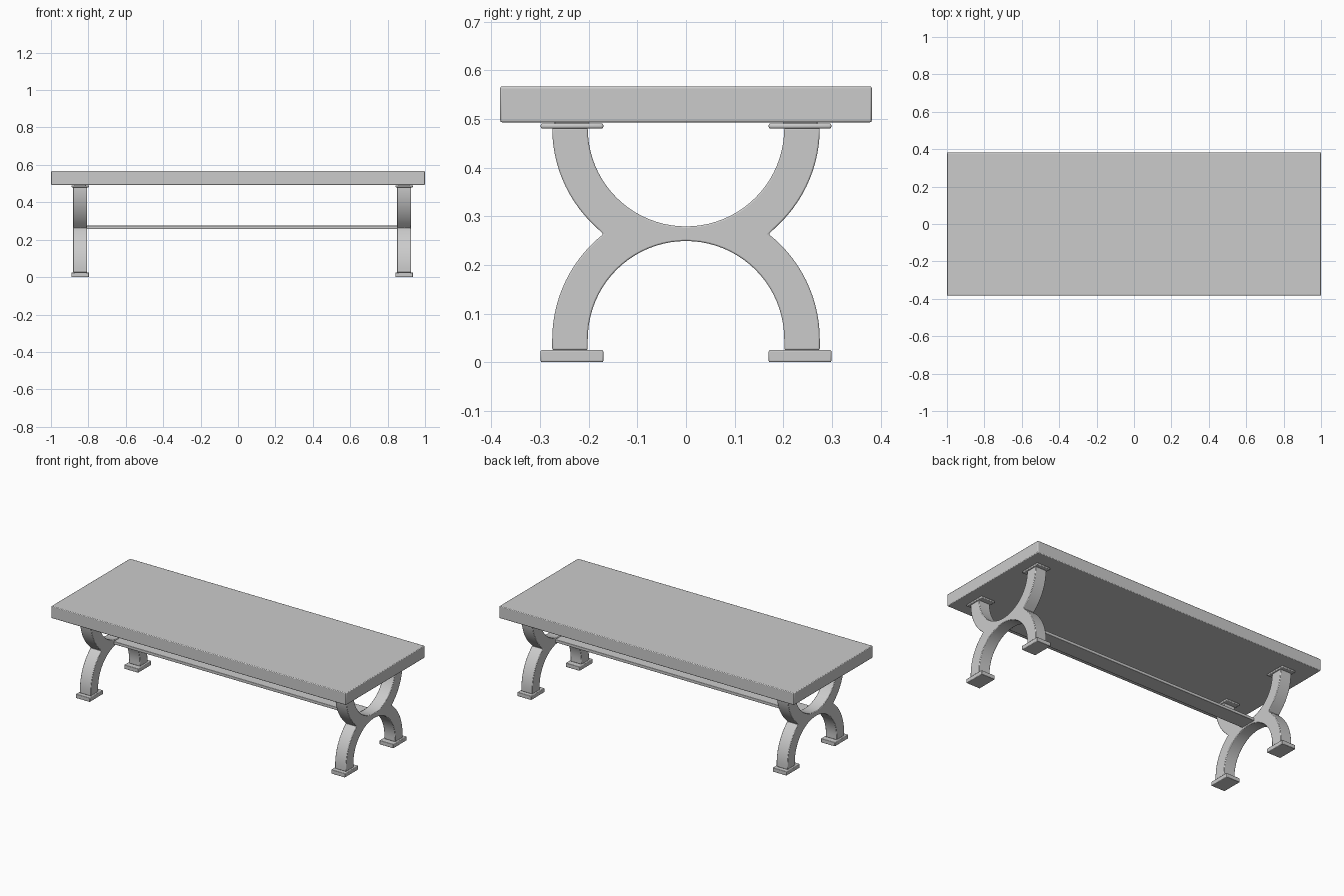
import bpy, bmesh
from math import sin, cos, pi, acos

if "Cube" in bpy.data.objects:
    bpy.data.objects.remove(bpy.data.objects["Cube"])

# One plain grey for the whole bench
grey = bpy.data.materials.new("plain_grey")
grey.use_nodes = True
color = (0.6, 0.6, 0.6, 1)
grey.diffuse_color = color
grey.node_tree.nodes["Principled BSDF"].inputs["Base Color"].default_value = color


def finish(name, bm, bevel):
    """Turn a bmesh into a grey object with slightly eased edges."""
    bmesh.ops.recalc_face_normals(bm, faces=bm.faces)
    mesh = bpy.data.meshes.new(name)
    bm.to_mesh(mesh)
    bm.free()
    mesh.materials.append(grey)
    obj = bpy.data.objects.new(name, mesh)
    bpy.context.collection.objects.link(obj)
    mod = obj.modifiers.new("eased_edges", "BEVEL")
    mod.width = bevel
    mod.segments = 2
    mod.limit_method = "ANGLE"
    bpy.ops.object.select_all(action="DESELECT")
    obj.select_set(True)
    bpy.context.view_layer.objects.active = obj
    bpy.ops.object.shade_smooth_by_angle()
    return obj


def box(name, x, y, z, bevel):
    """Box from (min, max) ranges."""
    bm = bmesh.new()
    bmesh.ops.create_cube(bm, size=1)
    for v in bm.verts:
        for i, (lo, hi) in enumerate((x, y, z)):
            v.co[i] = lo if v.co[i] < 0 else hi
    return finish(name, bm, bevel)


def arc(radius, center_z, start, end, steps):
    return [(radius * cos(start + (end - start) * i / steps),
             center_z + radius * sin(start + (end - start) * i / steps))
            for i in range(steps + 1)]


# Leg frame: two back-to-back arches joined at the neck
INNER, OUTER = 0.202, 0.275
LOW_Z, HIGH_Z = 0.047, 0.481
meet = acos(0.17 / OUTER)
FOOT_TOP, PAD_BOTTOM = 0.025, 0.48


def leg_profile():
    side = arc(OUTER, LOW_Z, 0, meet, 14) + arc(OUTER, HIGH_Z, -meet, 0, 14)[1:]
    upper = arc(INNER, HIGH_Z, 0, -pi, 40)
    other = [(-y, z) for y, z in reversed(side)]
    lower = arc(INNER, LOW_Z, pi, 0, 40)
    return ([(OUTER, FOOT_TOP)] + side + upper + other
            + [(-OUTER, FOOT_TOP), (-INNER, FOOT_TOP)] + lower + [(INNER, FOOT_TOP)])


def leg_frame(name, x_mid, half_width=0.0375):
    bm = bmesh.new()
    face = bm.faces.new([bm.verts.new((x_mid - half_width, y, z)) for y, z in leg_profile()])
    out = bmesh.ops.extrude_face_region(bm, geom=[face])
    moved = [v for v in out["geom"] if isinstance(v, bmesh.types.BMVert)]
    bmesh.ops.translate(bm, vec=(2 * half_width, 0, 0), verts=moved)
    return finish(name, bm, 0.003)


# Seat slab
box("seat", (-1, 1), (-0.382, 0.382), (0.493, 0.567), 0.004)

# Both leg frames with their feet and mounting pads
frames = {"right": -0.844, "left": 0.888}
for side, x in frames.items():
    leg_frame(f"{side}_leg_frame", x)
    for end, s in (("front", -1), ("back", 1)):
        y = sorted((s * 0.17, s * 0.299))
        x_range = (x - 0.047, x + 0.047)
        box(f"{side}_{end}_foot", x_range, y, (0, FOOT_TOP), 0.003)
        box(f"{side}_{end}_pad", x_range, y, (PAD_BOTTOM, 0.491), 0.004)
        # Hidden fixing between pad and seat
        box(f"{side}_{end}_fixing", (x - 0.03, x + 0.03),
            sorted((s * 0.2, s * 0.27)), (0.485, 0.5), 0.001)

# Stretcher rail between the frames
box("stretcher", (frames["right"], frames["left"]), (-0.05, 0.05), (0.257, 0.275), 0.002)
